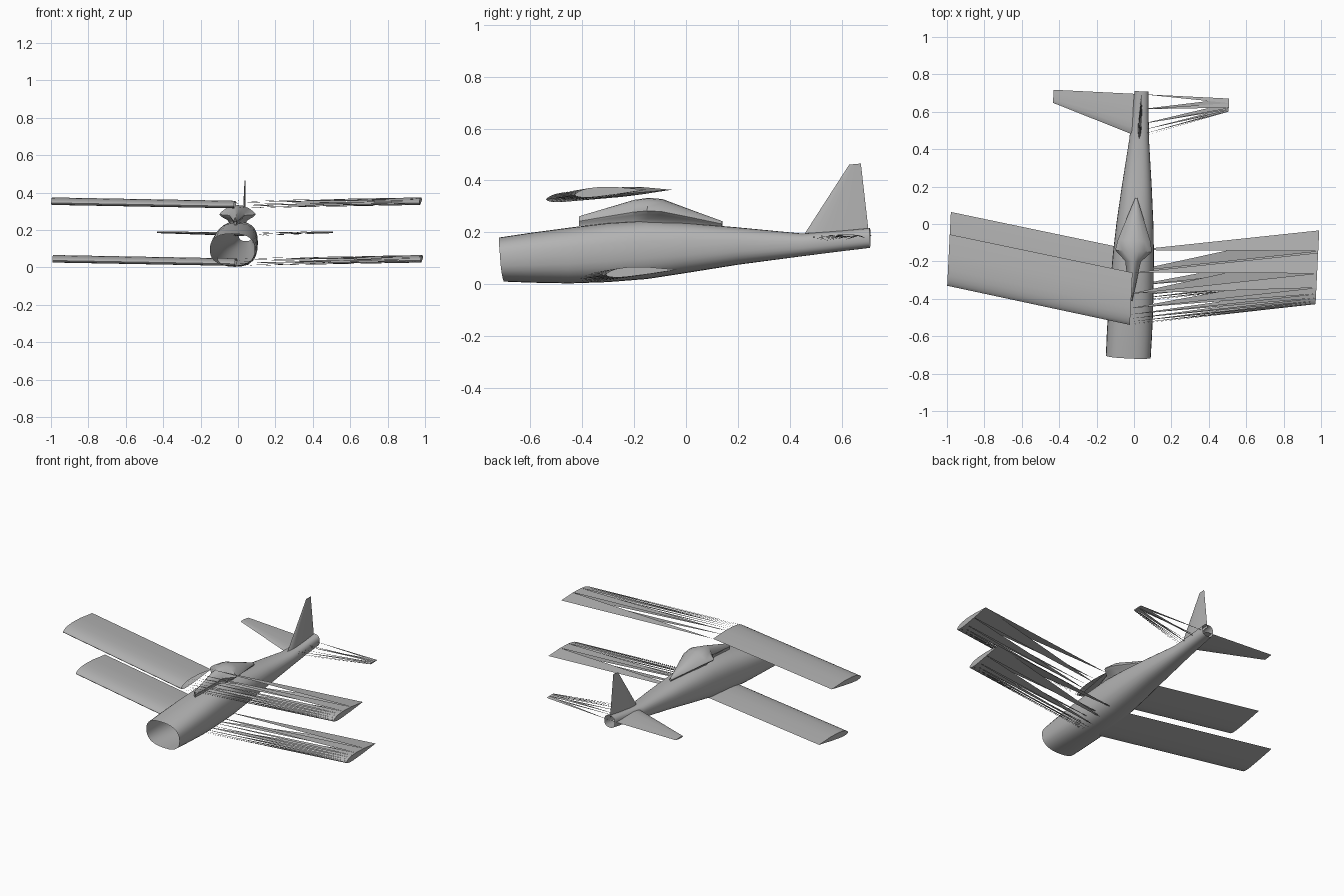
import bpy, math
from mathutils import Matrix, Vector

if "Cube" in bpy.data.objects:
    bpy.data.objects.remove(bpy.data.objects["Cube"])

# Whole aircraft is yawed slightly off the y axis
FRAME = Matrix.Translation((0.005, 0, 0)) @ Matrix.Rotation(-0.05, 4, 'Z')

grey = bpy.data.materials.new("plain_grey")
grey.diffuse_color = (0.45, 0.45, 0.45, 1)
grey.use_nodes = True
grey.node_tree.nodes["Principled BSDF"].inputs["Base Color"].default_value = grey.diffuse_color


def make(name, verts, faces):
    mesh = bpy.data.meshes.new(name)
    mesh.from_pydata([FRAME @ Vector(v) for v in verts], [], faces)
    mesh.materials.append(grey)
    mesh.update()
    obj = bpy.data.objects.new(name, mesh)
    bpy.context.collection.objects.link(obj)
    return obj


def panel(name, root, tip, flip=False, split=False):
    """Skin between two section loops with a tip cap; split leaves open slivers."""
    n = len(root)
    faces = [tuple(range(n, 2 * n))]
    for i in range(n):
        j = (i + 1) % n
        faces.append((n + i, i, n + j) if split else (n + i, i, j, n + j))
    if flip:
        faces = [f[::-1] for f in faces]
    make(name, root + tip, faces)


def tube(name, rings):
    """Open tube through equally sized rings, running front to back."""
    n = len(rings[0])
    faces = [(a * n + i, a * n + (i + 1) % n, (a + 1) * n + (i + 1) % n, (a + 1) * n + i)
             for a in range(len(rings) - 1) for i in range(n)]
    return make(name, [v for r in rings for v in r], faces)


# Airfoil loop as (chord fraction, height): trailing edge, top, nose, underside
AIRFOIL = [(1, .030), (.6, .040), (.32, .040), (.2, .036), (.12, .031), (.06, .024),
           (.02, .017), (0, .011), (.02, .005), (.06, .002), (.12, 0), (.2, 0),
           (.32, .003), (.6, .013)]
# Thin symmetric loop for the tail surfaces
THIN = [(1, 0), (.65, .5), (.3, .8), (.15, .7), (.05, .4), (0, 0),
        (.05, -.4), (.15, -.7), (.3, -.8), (.65, -.5)]

# Two staggered wings: solid on the left, open slivers on the right
for name, lead, base in (("upper_wing", -0.54, 0.316), ("lower_wing", -0.42, 0.008)):
    for side, s in (("left", -1), ("right", 1)):
        root = [(0, lead + f * 0.28, base + h) for f, h in AIRFOIL]
        tip = [(s * 0.986, lead + 0.16 + f * 0.275, base + 0.018 + h) for f, h in AIRFOIL]
        panel(f"{name}_{side}", root, tip, s < 0, s > 0)

# Tailplane
for side, s in (("left", -1), ("right", 1)):
    root = [(0, 0.465 + f * 0.23, 0.177 + h * 0.012) for f, h in THIN]
    tip = [(s * 0.47, 0.625 + f * 0.07, 0.188 + h * 0.006) for f, h in THIN]
    panel(f"tailplane_{side}", root, tip, s < 0, s > 0)

# Tail fin
panel("tail_fin",
      [(h * 0.012, 0.455 + f * 0.25, 0.19 + f * 0.012) for f, h in THIN],
      [(h * 0.003, 0.63 + f * 0.045, 0.461 + f * 0.004) for f, h in THIN], True)


# Fuselage: hollow tube, open at nose and tail (y, bottom, top, half width)
def hull_ring(y, lo, hi, hw, n=28):
    ring = []
    for k in range(n):
        a = 2 * math.pi * k / n
        c, s = math.cos(a), math.sin(a)
        px = math.copysign(abs(c) ** 0.8, c)
        pz = math.copysign(abs(s) ** 0.8, s)
        tilt = -0.009 * s if y < -0.7 else 0
        ring.append((hw * px, y + tilt, (lo + hi) / 2 + (hi - lo) / 2 * pz))
    return ring


HULL = [(-.711, .010, .180, .120), (-.6, .006, .198, .121), (-.45, .003, .218, .120),
        (-.3, .008, .236, .115), (-.15, .020, .245, .109), (0, .043, .236, .099),
        (.2, .075, .219, .080), (.45, .108, .195, .053), (.6, .127, .206, .043),
        (.71, .140, .216, .038)]
tube("fuselage", [hull_ring(*h) for h in HULL])

# Canopy: bulged cabin with a pinched base and a narrow windscreen fairing
BULGE = [(0, 1), (.28, .97), (.6, .84), (.9, .62), (1, .48), (.85, .34), (.55, .17), (.45, 0)]
LOOP = BULGE + [(-x, z) for x, z in reversed(BULGE[1:])]
CANOPY = [(-.412, .225, .262, .006), (-.2, .235, .325, .042), (-.145, .236, .333, .098),
          (-.09, .236, .328, .088), (.03, .230, .283, .045), (.14, .222, .243, .005)]
tube("canopy", [[(x * hw, y, lo + z * (hi - lo)) for x, z in reversed(LOOP)]
                for y, lo, hi, hw in CANOPY])

# Smooth skin with crisp edges
for obj in bpy.context.scene.objects:
    obj.select_set(True)
    bpy.context.view_layer.objects.active = obj
bpy.ops.object.shade_smooth_by_angle(angle=math.radians(30))
